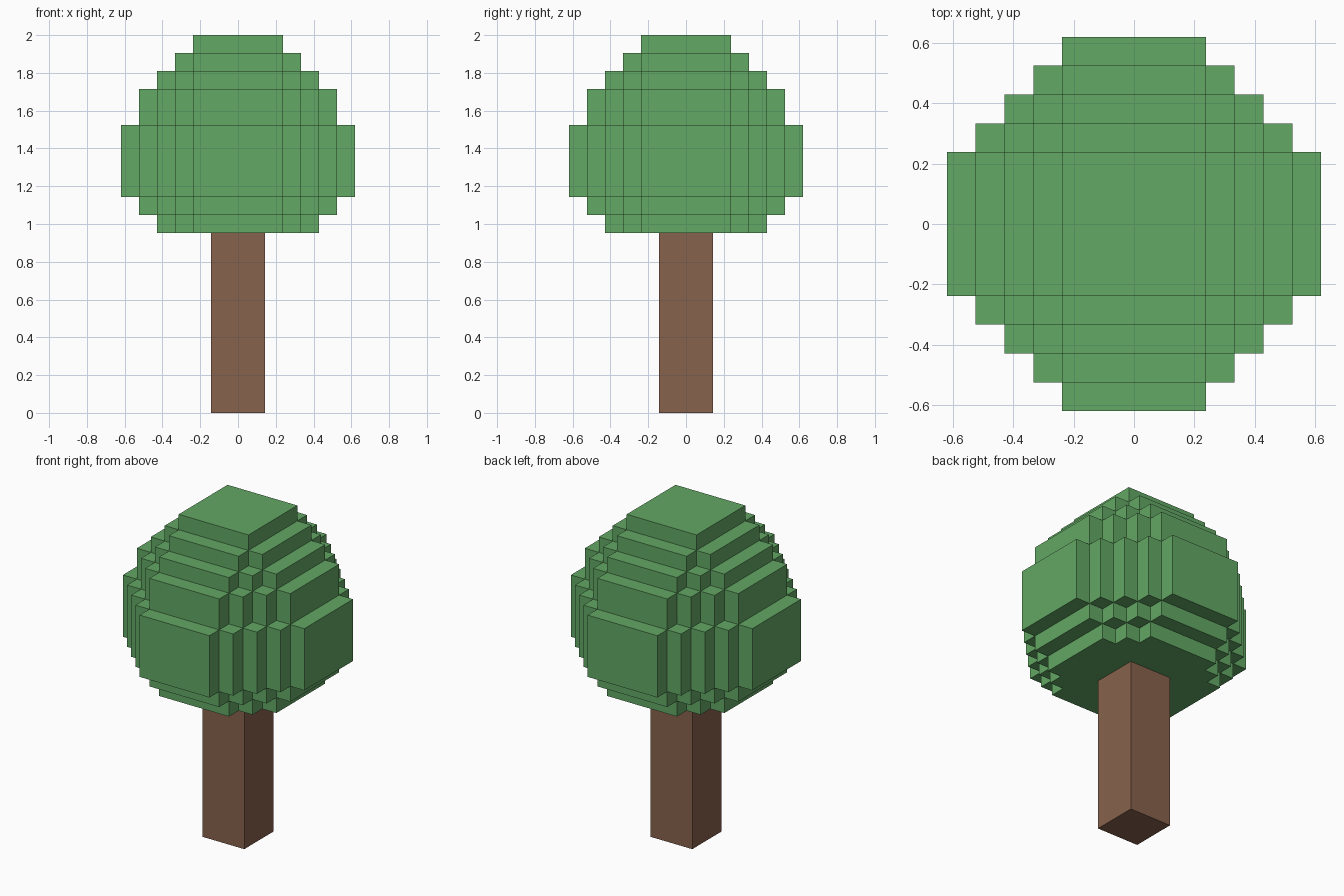
import bpy
import bmesh
from mathutils import Vector

UNIT = 2 / 21  # one block

if "Cube" in bpy.data.objects:
    bpy.data.objects.remove(bpy.data.objects["Cube"], do_unlink=True)


def material(name, rgb):
    mat = bpy.data.materials.new(name)
    mat.use_nodes = True
    mat.diffuse_color = (*rgb, 1)
    bsdf = next(n for n in mat.node_tree.nodes if n.type == 'BSDF_PRINCIPLED')
    bsdf.inputs["Base Color"].default_value = (*rgb, 1)
    bsdf.inputs["Roughness"].default_value = 0.9
    return mat


def block_shell(name, xs, ys, zs, filled, mat):
    """Outer faces of the filled cells of a grid cut at xs, ys and zs."""
    cuts = (xs, ys, zs)
    cells = {(i, j, k) for i in range(len(xs) - 1) for j in range(len(ys) - 1)
             for k in range(len(zs) - 1) if filled(i, j, k)}
    bm = bmesh.new()
    for cell in cells:
        for axis in range(3):
            u, v = (axis + 1) % 3, (axis + 2) % 3
            for side in (0, 1):
                neighbour = list(cell)
                neighbour[axis] += 2 * side - 1
                if tuple(neighbour) in cells:
                    continue
                corners = []
                for du, dv in ((0, 0), (1, 0), (1, 1), (0, 1)):
                    p = Vector()
                    p[axis] = cuts[axis][cell[axis] + side]
                    p[u] = cuts[u][cell[u] + du]
                    p[v] = cuts[v][cell[v] + dv]
                    corners.append(bm.verts.new(p * UNIT))
                bm.faces.new(corners if side else corners[::-1])
    bmesh.ops.remove_doubles(bm, verts=bm.verts[:], dist=UNIT / 100)
    mesh = bpy.data.meshes.new(name)
    bm.to_mesh(mesh)
    bm.free()
    mesh.materials.append(mat)
    obj = bpy.data.objects.new(name, mesh)
    bpy.context.collection.objects.link(obj)
    return obj


bark = material("bark brown", (0.242, 0.122, 0.074))
leaf = material("leaf green", (0.125, 0.392, 0.130))

# Trunk: a plain square post
block_shell("trunk", (-1.5, 1.5), (-1.5, 1.5), (0, 10), lambda i, j, k: True, bark)

# Canopy: stacked layers with stepped corners, each a number of steps beyond the core
half = [2.5, 3.5, 4.5, 5.5, 6.5]
sides = [-h for h in reversed(half)] + half
levels = (10, 11, 12, 16, 18, 19, 20, 21)
steps = (2, 3, 4, 3, 2, 1, 0)
block_shell("canopy", sides, sides, levels,
            lambda i, j, k: abs(i - 4) + abs(j - 4) <= steps[k], leaf)
